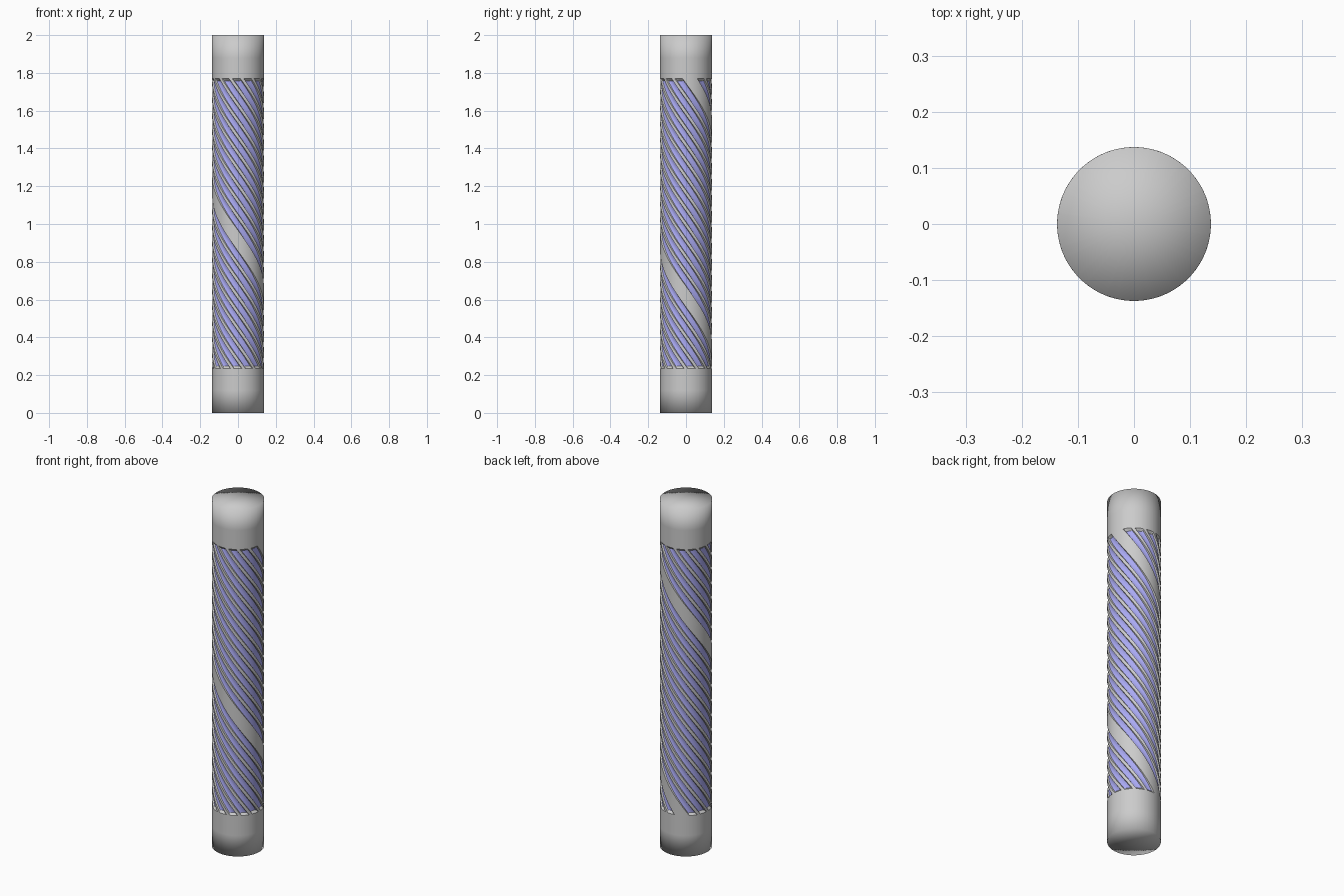
import bpy, bmesh, math

if "Cube" in bpy.data.objects:
    bpy.data.objects.remove(bpy.data.objects["Cube"])

R, H = 0.137, 2.0
Z0, Z1 = 0.235, 1.77           # grooved zone
SLOTS = 14                     # slot 0 is left uncut
STEP = 360 / SLOTS
TWIST = 304                    # degrees per unit of height
# half groove cross-section: (angle offset, depth)
PROFILE = [(-12.85, 0), (-9.0, 0), (-7.8, .008), (-4, .011),
           (0, .012), (4, .011), (7.8, .008), (9.0, 0)]
N = SLOTS * len(PROFILE)

# rows of the shaft: (height, groove strength)
rows = [(0, 0), (0.12, 0), (Z0 - 0.005, 0), (Z0, 0)]
ROWS = 90
a, b = Z0 + 0.012, Z1 - 0.012
rows += [(a + (b - a) * i / ROWS, 1) for i in range(ROWS + 1)]
rows += [(Z1, 0), (Z1 + 0.005, 0), (1.88, 0), (H, 0)]


def point(j, row):
    z, s = row
    slot, k = divmod(j % N, len(PROFILE))
    off, depth = PROFILE[k]
    r = R - (depth * s if slot else 0)
    zc = min(max(z, Z0), Z1)
    phi = math.radians(9 + slot * STEP + off + TWIST * (Z1 - zc))
    return r * math.cos(phi), r * math.sin(phi), z


def is_floor(i, j):
    slot, k = divmod(j, len(PROFILE))
    return slot > 0 and 2 <= k <= 5 and rows[i][1] == 1 and rows[i + 1][1] == 1


def build(name, floors):
    bm = bmesh.new()
    grid = [[bm.verts.new(point(j, row)) for j in range(N)] for row in rows]
    for i in range(len(rows) - 1):
        for j in range(N):
            if is_floor(i, j) == floors:
                n = (j + 1) % N
                bm.faces.new((grid[i][j], grid[i][n], grid[i + 1][n], grid[i + 1][j]))
    if not floors:
        # end caps as fans, softly shaded into the sides
        bottom, top = bm.verts.new((0, 0, 0)), bm.verts.new((0, 0, H))
        for j in range(N):
            n = (j + 1) % N
            bm.faces.new((grid[-1][j], grid[-1][n], top))
            bm.faces.new((grid[0][n], grid[0][j], bottom))
    bmesh.ops.delete(bm, geom=[v for v in bm.verts if not v.link_faces], context='VERTS')
    for f in bm.faces:
        f.smooth = True
    # crisp groove rims
    for e in bm.edges:
        z = (e.verts[0].co.z + e.verts[1].co.z) / 2
        if 0.1 < z < 1.9 and len(e.link_faces) == 2 and e.calc_face_angle() > math.radians(30):
            e.smooth = False
    me = bpy.data.meshes.new(name)
    bm.to_mesh(me)
    bm.free()
    ob = bpy.data.objects.new(name, me)
    bpy.context.collection.objects.link(ob)
    return ob


# grey rod and blue groove floors
build("shaft", False)
floor = build("spiral_grooves", True)
blue = bpy.data.materials.new("groove_blue")
blue.diffuse_color = (0.4, 0.4, 0.9, 1)
blue.use_nodes = True
blue.node_tree.nodes["Principled BSDF"].inputs["Base Color"].default_value = blue.diffuse_color
floor.data.materials.append(blue)
